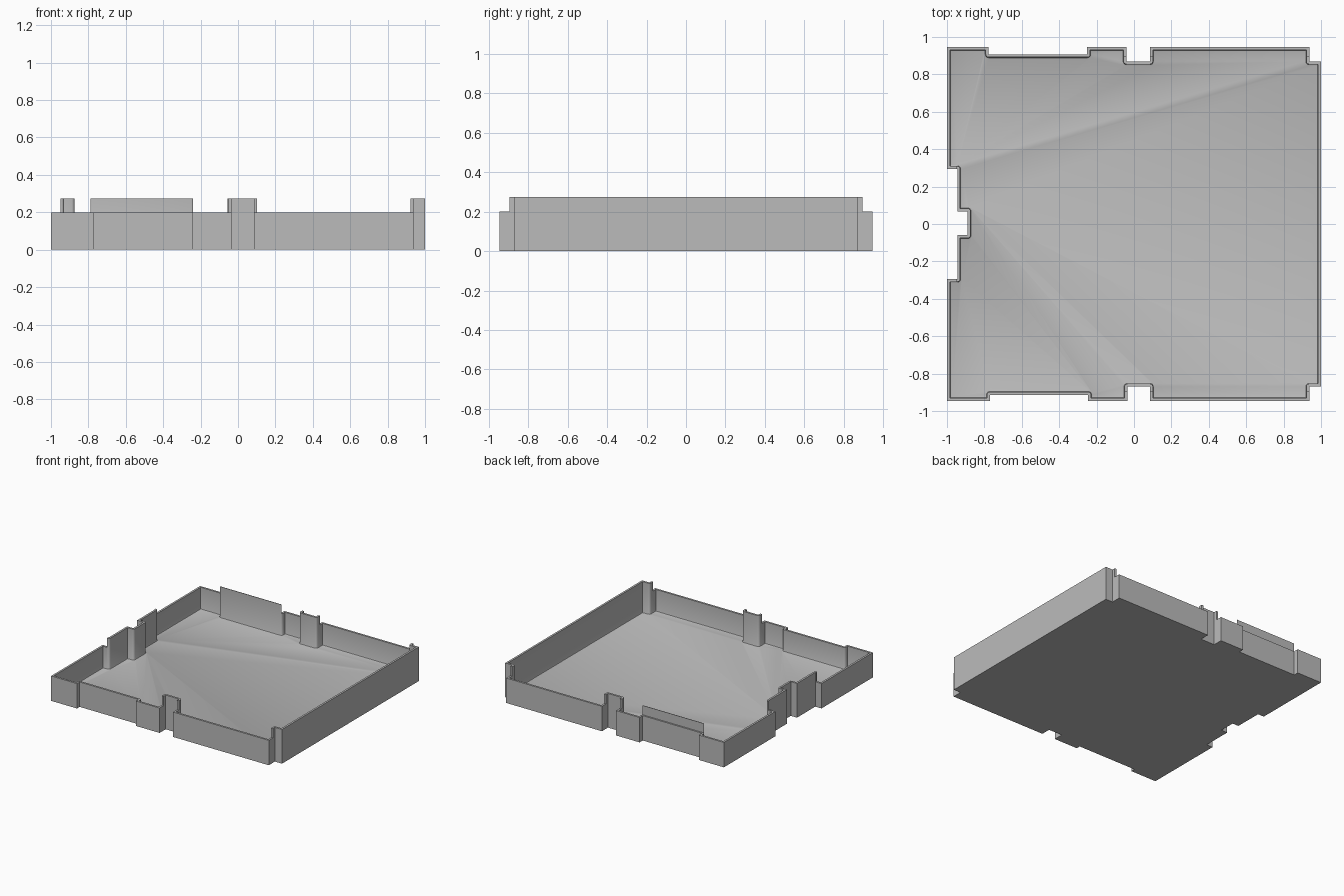
import bpy, bmesh, math
from mathutils import Vector

if "Cube" in bpy.data.objects:
    bpy.data.objects.remove(bpy.data.objects["Cube"], do_unlink=True)

EDGE = 0.947       # half depth of the tray
WALL = 0.016       # wall thickness
FLOOR = 0.025      # floor thickness
FILLET = 0.008     # rounding between floor and wall
RIM, TOP = 0.2, 0.275

grey = bpy.data.materials.new("light grey plastic")
grey.use_nodes = True
colour = (0.5, 0.5, 0.5, 1)
grey.diffuse_color = colour
grey.node_tree.nodes["Principled BSDF"].inputs["Base Color"].default_value = colour


def walk(start, stops):
    """Right-angled path: the stops are alternately x and y."""
    point = Vector(start)
    path = [point.copy()]
    for i, stop in enumerate(stops):
        point[i % 2] = stop
        path.append(point.copy())
    return path


def inset(path, d, steps=4):
    """Move a counter-clockwise path inwards, rounding its inward corners."""
    ring = []
    for i, p in enumerate(path):
        a = (p - path[i - 1]).normalized()
        b = (path[(i + 1) % len(path)] - p).normalized()
        na, nb = Vector((-a.y, a.x)), Vector((-b.y, b.x))
        if a.cross(b) > 0:
            ring.append(p + d * (na + nb))
        else:
            for k in range(steps + 1):
                t = k / steps * math.pi / 2
                ring.append(p + d * (na * math.cos(t) + nb * math.sin(t)))
    return ring


def loft(name, layers):
    """Closed solid through (ring, height) layers, bottom to top."""
    bm = bmesh.new()
    rings = [[bm.verts.new((p.x, p.y, z)) for p in ring] for ring, z in layers]
    n = len(rings[0])
    for low, high in zip(rings, rings[1:]):
        for i in range(n):
            j = (i + 1) % n
            bm.faces.new((low[i], low[j], high[j], high[i]))
    bm.faces.new(rings[0][::-1])
    bm.faces.new(rings[-1])
    mesh = bpy.data.meshes.new(name)
    bm.to_mesh(mesh)
    bm.free()
    mesh.materials.append(grey)
    ob = bpy.data.objects.new(name, mesh)
    bpy.context.collection.objects.link(ob)
    return ob


def box(name, x0, x1, y0, y1, z0, z1):
    ring = [Vector(p) for p in ((x0, y0), (x1, y0), (x1, y1), (x0, y1))]
    return loft(name, [(ring, z0), (ring, z1)])


def cut(target, cutter):
    cutter.hide_render = True
    mod = target.modifiers.new("cut", "BOOLEAN")
    mod.operation, mod.solver, mod.object = "DIFFERENCE", "EXACT", cutter
    bpy.context.view_layer.objects.active = target
    bpy.ops.object.modifier_apply(modifier=mod.name)
    bpy.data.objects.remove(cutter, do_unlink=True)


# Outline with notches and recesses
outline = walk((-1, -EDGE), [
    # front side
    -0.77, -0.913, -0.245, -EDGE, -0.035, -0.87, 0.085, -EDGE, 0.937, -0.87,
    # left side and back
    1, 0.87, 0.937, EDGE, 0.085, 0.87, -0.04, EDGE,
    -0.25, 0.907, -0.777, EDGE,
    # right side
    -1, 0.293, -0.945, 0.068, -0.89, -0.06, -0.945, -0.293, -1])
outline = outline[:-1] if (outline[-1] - outline[0]).length > 1 else outline
if abs(outline[-1].x + 1) > 0.01:
    outline.append(Vector((-1, outline[-1].y)))

# Tray body, hollowed out
tray = loft("tray", [(outline, 0), (outline, TOP)])
hollow = loft("hollow_cutter", [
    (inset(outline, WALL + FILLET), FLOOR),
    (inset(outline, WALL + FILLET * 0.3), FLOOR + FILLET * 0.3),
    (inset(outline, WALL), FLOOR + FILLET),
    (inset(outline, WALL), 1)])
cut(tray, hollow)

# Lower the rim outside the central raised area
cut(tray, box("front_rim_cutter", -2, 2, -2, -0.895, RIM, 1))
cut(tray, box("back_rim_cutter", -2, 2, 0.895, 2, RIM, 1))
cut(tray, box("right_rim_cutter", -2, -0.95, -2, 2, RIM, 1))

bpy.ops.object.select_all(action="DESELECT")
tray.select_set(True)
bpy.context.view_layer.objects.active = tray
bpy.ops.object.shade_smooth_by_angle(angle=math.radians(30))
